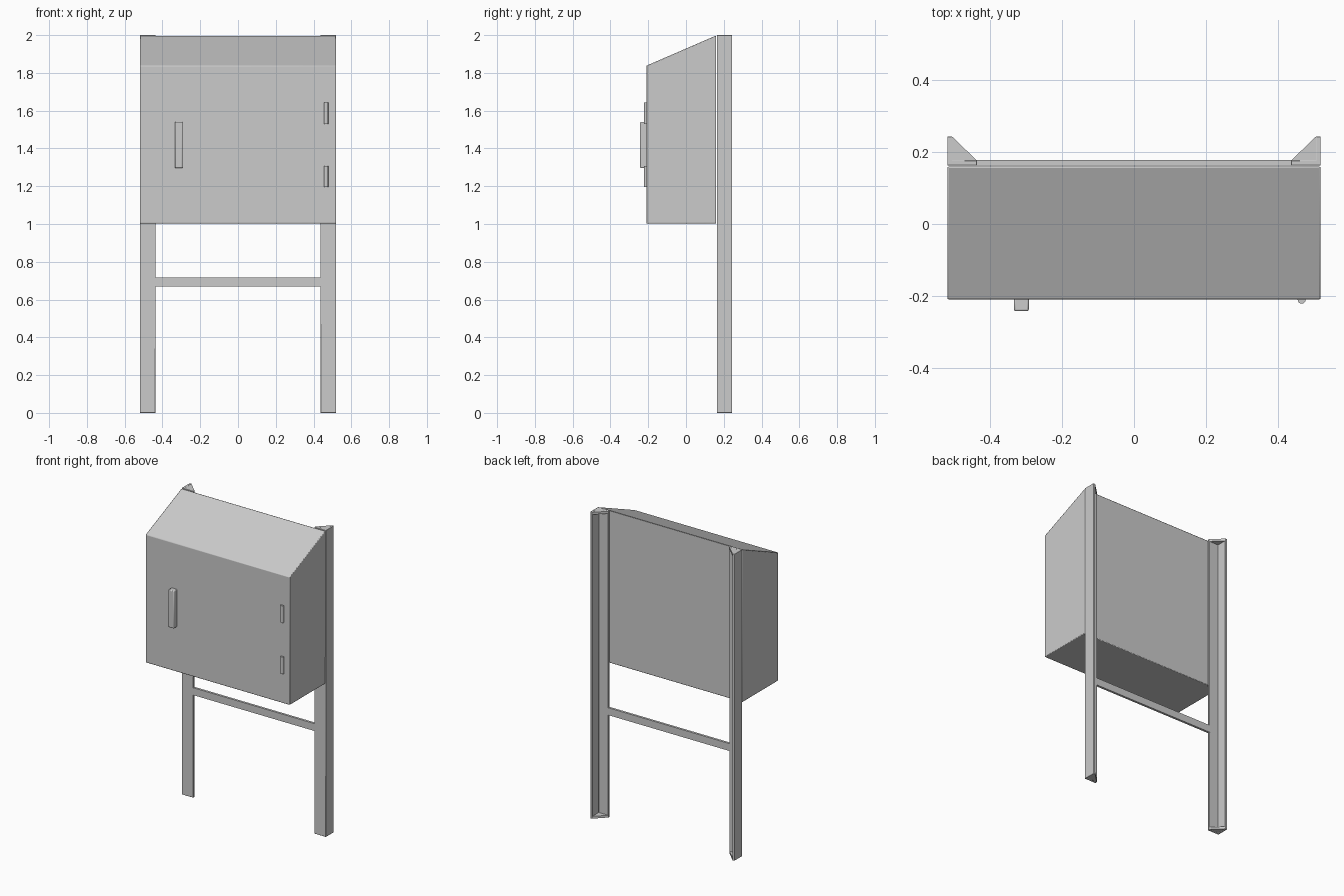
import bpy, bmesh, math

if "Cube" in bpy.data.objects:
    bpy.data.objects.remove(bpy.data.objects["Cube"])


def prism(name, pts, place, a, b, bevel=0.0, segments=2):
    """Extrude a closed 2D profile from a to b; place(u, v, w) gives xyz."""
    bm = bmesh.new()
    lo = [bm.verts.new(place(u, v, a)) for u, v in pts]
    hi = [bm.verts.new(place(u, v, b)) for u, v in pts]
    n = len(pts)
    bm.faces.new(lo)
    bm.faces.new(hi)
    for i in range(n):
        j = (i + 1) % n
        bm.faces.new((lo[i], lo[j], hi[j], hi[i]))
    bmesh.ops.recalc_face_normals(bm, faces=bm.faces[:])
    me = bpy.data.meshes.new(name)
    bm.to_mesh(me)
    bm.free()
    ob = bpy.data.objects.new(name, me)
    bpy.context.collection.objects.link(ob)
    if bevel:
        m = ob.modifiers.new("soft_edges", 'BEVEL')
        m.width, m.segments = bevel, segments
        m.limit_method = 'ANGLE'
        m.angle_limit = math.radians(20)
    bpy.context.view_layer.objects.active = ob
    ob.select_set(True)
    bpy.ops.object.shade_smooth_by_angle(angle=math.radians(30))
    ob.select_set(False)
    return ob


def along_x(u, v, w):
    return (w, u, v)


def along_z(u, v, w):
    return (u, v, w)


# Cabinet with sloping roof
prism("cabinet", [(-0.21, 1.003), (0.16, 1.003), (0.16, 1.998), (-0.21, 1.838)],
      along_x, -0.52, 0.52, 0.004)

# Angle-iron posts with triangular end plates, one per side
T, X, Y0, Y1, XI = 0.014, 0.52, 0.163, 0.244, 0.437
L = [(X, Y0), (X, Y1), (X - T, Y1), (X - T, Y0 + T), (XI, Y0 + T), (XI, Y0)]
plate = [(X - 0.003, Y0 + 0.003), (X - 0.003, Y1 - 0.001), (X - T, Y1 - 0.001),
         (XI + 0.001, Y0 + T), (XI + 0.001, Y0 + 0.003)]
for side, s in (("left", -1), ("right", 1)):
    prism(side + "_post", [(s * u, v) for u, v in L], along_z, 0, 2, 0.002)
    for end, z in (("bottom", 0.001), ("top", 1.984)):
        prism(f"{side}_{end}_plate", [(s * u, v) for u, v in plate],
              along_z, z, z + 0.015)

# Cross brace between the posts
prism("cross_brace", [(Y0, 0.67), (Y0 + 0.015, 0.67), (Y0 + 0.015, 0.718), (Y0, 0.718)],
      along_x, -0.445, 0.445)

# Door handle
prism("door_handle", [(-0.334, -0.205), (-0.334, -0.243), (-0.293, -0.243), (-0.293, -0.205)],
      along_z, 1.296, 1.541, 0.005)

# Hinge barrels
circle = [(0.467 + 0.011 * math.cos(k * math.pi / 8),
           -0.211 + 0.011 * math.sin(k * math.pi / 8)) for k in range(16)]
for name, z0, z1 in (("lower_hinge", 1.197, 1.308), ("upper_hinge", 1.53, 1.642)):
    prism(name, circle, along_z, z0, z1)
